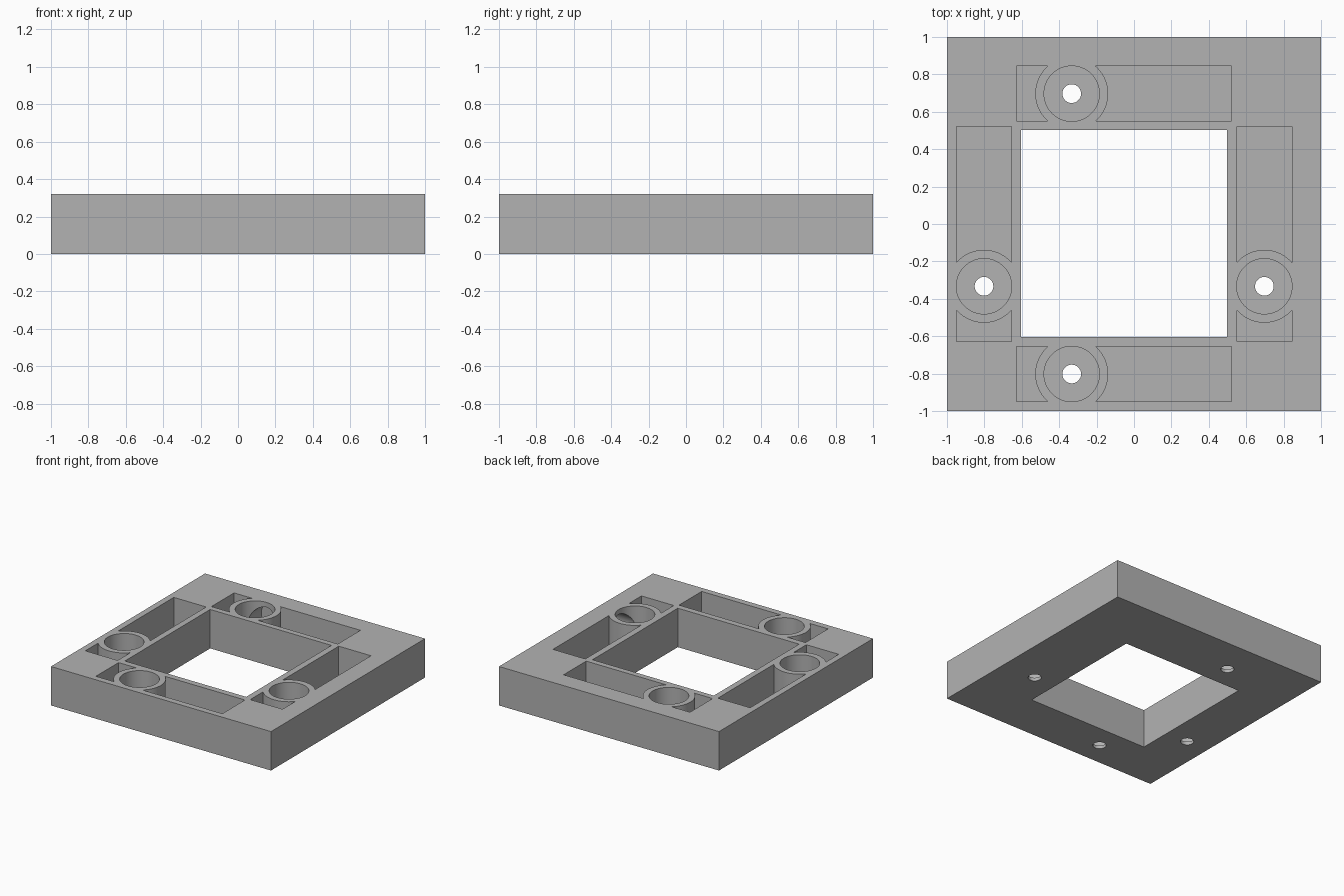
import bpy
from math import radians
from mathutils import Matrix, Vector

old = bpy.data.objects.get("Cube")
if old:
    bpy.data.objects.remove(old, do_unlink=True)

HEIGHT = 0.32
FLOOR = 0.027
TOP = HEIGHT + 0.1      # cutters reach above the plate
BORE_R = 0.148
RING_R = 0.195
HOLE_R = 0.05

grey = bpy.data.materials.new("light_grey")
grey.use_nodes = True
colour = (0.45, 0.45, 0.45, 1)
grey.diffuse_color = colour
grey.node_tree.nodes["Principled BSDF"].inputs["Base Color"].default_value = colour


def box(name, low, high):
    low, high = Vector(low), Vector(high)
    bpy.ops.mesh.primitive_cube_add(size=1)
    ob = bpy.context.object
    ob.name = name
    ob.data.transform(Matrix.Translation((low + high) / 2) @ Matrix.Diagonal((high - low).to_4d()))
    return ob


def cylinder(name, start, end, radius, sides=64):
    start, end = Vector(start), Vector(end)
    axis = end - start
    bpy.ops.mesh.primitive_cylinder_add(vertices=sides, radius=radius, depth=axis.length)
    ob = bpy.context.object
    ob.name = name
    turn = axis.to_track_quat('Z', 'Y').to_matrix().to_4x4()
    ob.data.transform(Matrix.Translation((start + end) / 2) @ turn)
    return ob


def cut(target, cutter):
    cutter.hide_render = True
    bpy.context.view_layer.objects.active = target
    mod = target.modifiers.new("cut", 'BOOLEAN')
    mod.operation = 'DIFFERENCE'
    mod.solver = 'EXACT'
    mod.object = cutter
    bpy.ops.object.modifier_apply(modifier=mod.name)
    bpy.data.objects.remove(cutter, do_unlink=True)


# Square plate with an off-centre window
frame = box("frame_plate", (-1, -1, 0), (1, 1, HEIGHT))
cut(frame, box("window_cutter", (-0.605, -0.605, -0.1), (0.498, 0.503, TOP)))

# Each side: a long pocket split by a ringed screw well
ALONG = -0.333          # well position along its side
for swap in (False, True):
    for across in (-0.802, 0.697):
        def place(u, v, z):
            return (v, u, z) if swap else (u, v, z)

        pocket = box("pocket_cutter", place(-0.627, across - 0.147, FLOOR),
                     place(0.522, across + 0.147, TOP))
        cut(pocket, cylinder("ring_keep", place(ALONG, across, -0.1),
                             place(ALONG, across, TOP + 0.1), RING_R))
        cut(frame, pocket)
        cut(frame, cylinder("well_cutter", place(ALONG, across, FLOOR),
                            place(ALONG, across, TOP), BORE_R))
        cut(frame, cylinder("screw_hole_cutter", place(ALONG, across, -0.1),
                            place(ALONG, across, 0.1), HOLE_R, 32))
        # Blind side recess in the thick outer walls
        if across > 0:
            cut(frame, cylinder("recess_cutter", place(ALONG, across, HEIGHT / 2),
                                place(ALONG, 0.95, HEIGHT / 2), 0.12))

frame.data.materials.clear()
frame.data.materials.append(grey)
for poly in frame.data.polygons:
    poly.material_index = 0

bpy.ops.object.select_all(action='DESELECT')
frame.select_set(True)
bpy.context.view_layer.objects.active = frame
bpy.ops.object.shade_smooth_by_angle(angle=radians(30))
